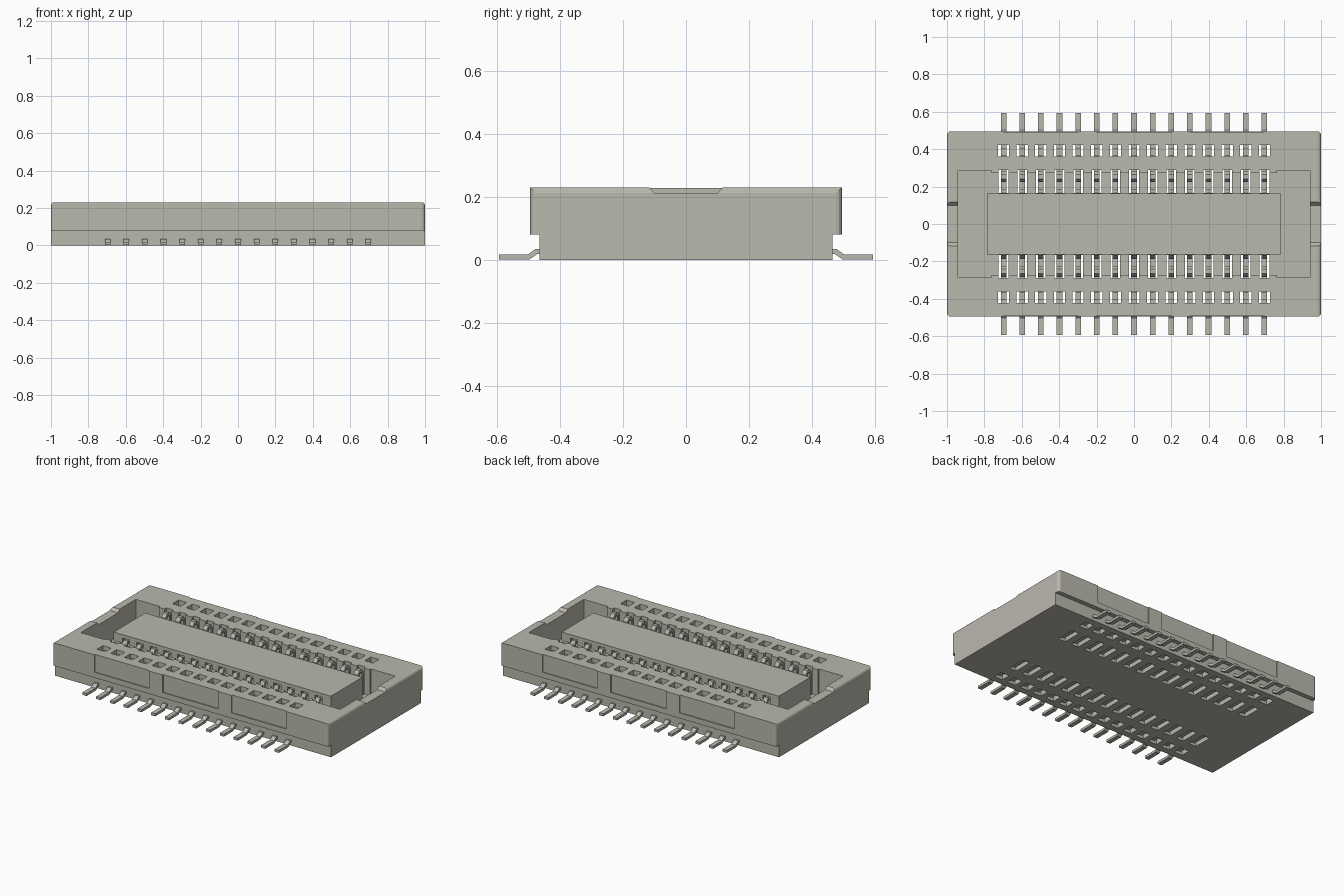
import bpy, bmesh
from mathutils import Vector

if "Cube" in bpy.data.objects:
    bpy.data.objects.remove(bpy.data.objects["Cube"], do_unlink=True)

PINS, PITCH = 15, 0.0996
PIN_X = [(i - (PINS - 1) / 2) * PITCH for i in range(PINS)]

mat = bpy.data.materials.new("warm grey")
mat.use_nodes = True
GREY = (0.49, 0.48, 0.42, 1)
mat.diffuse_color = GREY
mat.node_tree.nodes["Principled BSDF"].inputs["Base Color"].default_value = GREY


def finish(name, bm):
    """Turn a bmesh into a named object."""
    bmesh.ops.recalc_face_normals(bm, faces=bm.faces[:])
    mesh = bpy.data.meshes.new(name)
    bm.to_mesh(mesh)
    bm.free()
    mesh.materials.append(mat)
    obj = bpy.data.objects.new(name, mesh)
    bpy.context.collection.objects.link(obj)
    return obj


def prism(bm, profile, x0, x1):
    """Extrude a (y, z) outline along x."""
    face = bm.faces.new([bm.verts.new((x0, y, z)) for y, z in profile])
    new = bmesh.ops.extrude_face_region(bm, geom=[face])["geom"]
    bmesh.ops.translate(bm, vec=(x1 - x0, 0, 0),
                        verts=[v for v in new if isinstance(v, bmesh.types.BMVert)])


def box(bm, x0, x1, y0, y1, z0, z1):
    prism(bm, [(y0, z0), (y1, z0), (y1, z1), (y0, z1)], x0, x1)


def ribbon(path, t):
    """Outline of a bent strip of thickness t along a (y, z) path."""
    pts = [Vector(p) for p in path]
    left, right = [], []
    for i, p in enumerate(pts):
        a = (p - pts[i - 1]).normalized() if i else None
        b = (pts[i + 1] - p).normalized() if i < len(pts) - 1 else None
        a, b = a or b, b or a
        na, nb = Vector((-a.y, a.x)), Vector((-b.y, b.x))
        n = (na + nb).normalized()
        off = n * (t / 2 / max(n.dot(na), 0.5))
        left.append(p + off)
        right.append(p - off)
    return left + right[::-1]


def cut(target, bm):
    """Subtract the cutter from the target and discard it."""
    cutter = finish("cutter", bm)
    cutter.hide_render = True
    mod = target.modifiers.new("cut", "BOOLEAN")
    mod.operation, mod.solver, mod.object = "DIFFERENCE", "EXACT", cutter
    bpy.context.view_layer.objects.active = target
    bpy.ops.object.modifier_apply(modifier=mod.name)
    bpy.data.objects.remove(cutter, do_unlink=True)


# Housing: stepped section with rounded upper corners and eased end edges
bm = bmesh.new()
prism(bm, [(-.465, 0), (.465, 0), (.465, .08), (.495, .08), (.495, .23),
           (-.495, .23), (-.495, .08), (-.465, .08)], -1, 1)
bm.edges.ensure_lookup_table()
ends = []
for e in bm.edges:
    a, b = (v.co for v in e.verts)
    if abs(a.x - b.x) < .01:
        vertical = abs(a.y - b.y) < .01 and min(abs(a.y), abs(b.y)) > .48
        top = min(a.z, b.z) > .22
        if vertical or top:
            ends.append(e)
bmesh.ops.bevel(bm, geom=ends, offset=.018, segments=3, profile=.5, affect="EDGES")
housing = finish("housing", bm)

# Mating pocket, slightly wider at both ends
bm = bmesh.new()
box(bm, -.94, .94, -.272, .272, .06, .3)
cut(housing, bm)
bm = bmesh.new()
for s in (-1, 1):
    x0, x1 = sorted((s * .765, s * .94))
    box(bm, x0, x1, -.285, .285, .0601, .3)
cut(housing, bm)

# Shallow tapered notches across the end walls
bm = bmesh.new()
for x0, x1 in ((-1.1, -.9), (.9, 1.1)):
    prism(bm, [(-.1, .212), (.1, .212), (.145, .26), (-.145, .26)], x0, x1)
cut(housing, bm)

# Shallow panels on the long faces
bm = bmesh.new()
for x0, x1 in ((-.695, -.3), (-.2, .2), (.3, .695)):
    for y0, y1 in ((-.6, -.488), (.488, .6)):
        box(bm, x0, x1, y0, y1, .115, .3)
cut(housing, bm)

# Contact slots through the floor and small windows through the rim
bm = bmesh.new()
for x in PIN_X:
    for s in (-1, 1):
        for a, b, w in ((.165, .29, .026), (.36, .422, .03)):
            y0, y1 = sorted((s * a, s * b))
            box(bm, x - w, x + w, y0, y1, -.1, .4)
cut(housing, bm)

# Central island with side grooves that hold the inner contacts
bm = bmesh.new()
box(bm, -.787, .787, -.163, .163, .05, .228)
island = finish("centre_island", bm)
bm = bmesh.new()
for x in PIN_X:
    for y0, y1 in ((-.3, -.135), (.135, .3)):
        box(bm, x - .026, x + .026, y0, y1, .07, .205)
cut(island, bm)

# Contacts: gull foot, rim post, hooked outer spring and inner spring
bm = bmesh.new()
x0, x1 = PIN_X[0] - .015, PIN_X[0] + .015
prism(bm, ribbon([(.594, .009), (.5, .009), (.475, .027), (.275, .027),
                  (.275, .195), (.262, .212), (.245, .212), (.232, .195),
                  (.232, .15)], .016), x0, x1)
prism(bm, ribbon([(.285, .027), (.168, .027), (.152, .045), (.152, .11),
                  (.178, .165), (.16, .195)], .016), x0, x1)
box(bm, x0, x1, .365, .405, .02, .205)
contacts = finish("contacts", bm)
arr = contacts.modifiers.new("row", "ARRAY")
arr.count = PINS
arr.use_relative_offset = False
arr.use_constant_offset = True
arr.constant_offset_displace = (PITCH, 0, 0)
mir = contacts.modifiers.new("both_sides", "MIRROR")
mir.use_axis = (False, True, False)
